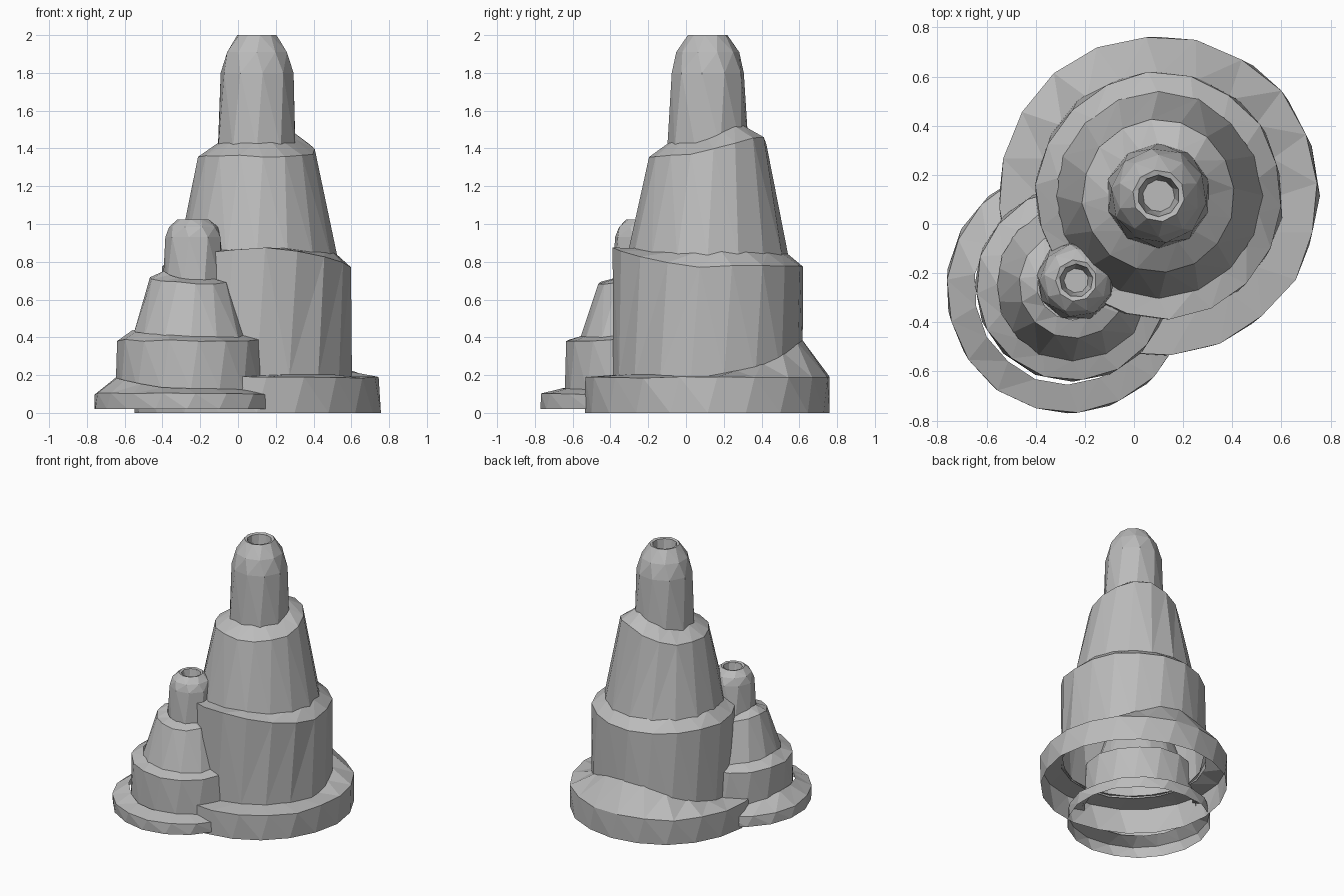
import bpy, bmesh, math, random

random.seed(4)
cube = bpy.data.objects.get("Cube")
if cube:
    bpy.data.objects.remove(cube, do_unlink=True)

stone = bpy.data.materials.new("grey_stone")
stone.use_nodes = True
GREY = (0.5, 0.5, 0.5, 1.0)
stone.diffuse_color = GREY
stone.node_tree.nodes["Principled BSDF"].inputs["Base Color"].default_value = GREY

BACK, FRONT, BACK_RIGHT, LEFT = 90, -90, 60, 180


def tier(name, centre, sides, rings, rough=0.012, floor=False):
    """Faceted shell; each ring is (radius, height, lift, lift direction)."""
    bm = bmesh.new()
    loops = []
    for i, (radius, height, lift, toward) in enumerate(rings):
        loop = []
        for k in range(sides):
            # alternate the corners of neighbouring rings a little
            a = math.tau * (k + 0.25 * (i % 2)) / sides + math.pi / 2
            swell = lift * max(0, math.cos(a - math.radians(toward))) ** 2
            r = radius * (1 + random.uniform(-rough, rough))
            z = height + swell
            if 0 < i and not floor:
                z += random.uniform(-rough, rough) * 0.5
            loop.append(bm.verts.new((centre[0] + r * math.cos(a),
                                      centre[1] + r * math.sin(a), z)))
        loops.append(loop)
    for low, high in zip(loops, loops[1:]):
        for k in range(sides):
            n = (k + 1) % sides
            bm.faces.new((low[k], low[n], high[n], high[k]))
    if floor:
        bm.faces.new(loops[-1])
    bmesh.ops.triangulate(bm, faces=bm.faces[:])
    mesh = bpy.data.meshes.new(name)
    bm.to_mesh(mesh)
    bm.free()
    mesh.materials.append(stone)
    obj = bpy.data.objects.new(name, mesh)
    bpy.context.collection.objects.link(obj)
    return obj


# Large stack: skirt, drum, cone and hollow chimney
big = (0.1, 0.115)
tier("large_skirt", big, 20, [
    (0.65, 0, 0, 0), (0.65, 0.19, 0, 0), (0.49, 0.20, 0.2, BACK)])
tier("large_drum", big, 18, [
    (0.505, 0.19, 0, 0), (0.5, 0.775, 0.1, FRONT), (0.41, 0.85, 0.02, FRONT)])
tier("large_cone", big, 16, [
    (0.425, 0.82, 0, 0), (0.31, 1.36, 0.1, BACK_RIGHT), (0.2, 1.43, 0.1, BACK_RIGHT)])
tier("large_chimney", big, 10, [
    (0.215, 1.40, 0, 0), (0.195, 1.8, 0, 0), (0.165, 1.91, 0, 0), (0.105, 2.0, 0, 0),
    (0.085, 1.995, 0, 0), (0.065, 1.85, 0, 0)], floor=True)

# Small stack, built the same way
small = (-0.25, -0.245)
tier("small_skirt", (-0.27, -0.27), 18, [
    (0.495, 0.02, 0, 0), (0.495, 0.10, 0, 0), (0.38, 0.125, 0.06, LEFT)])
tier("small_drum", small, 16, [
    (0.395, 0.12, 0, 0), (0.39, 0.385, 0, 0), (0.31, 0.405, 0.03, LEFT)])
tier("small_cone", small, 14, [
    (0.32, 0.39, 0, 0), (0.22, 0.685, 0.03, LEFT), (0.145, 0.71, 0.04, LEFT)])
tier("small_chimney", (-0.235, -0.23), 9, [
    (0.165, 0.68, 0, 0), (0.15, 0.93, 0, 0), (0.13, 0.985, 0, 0), (0.085, 1.025, 0, 0),
    (0.068, 1.02, 0, 0), (0.05, 0.92, 0, 0)], floor=True)
